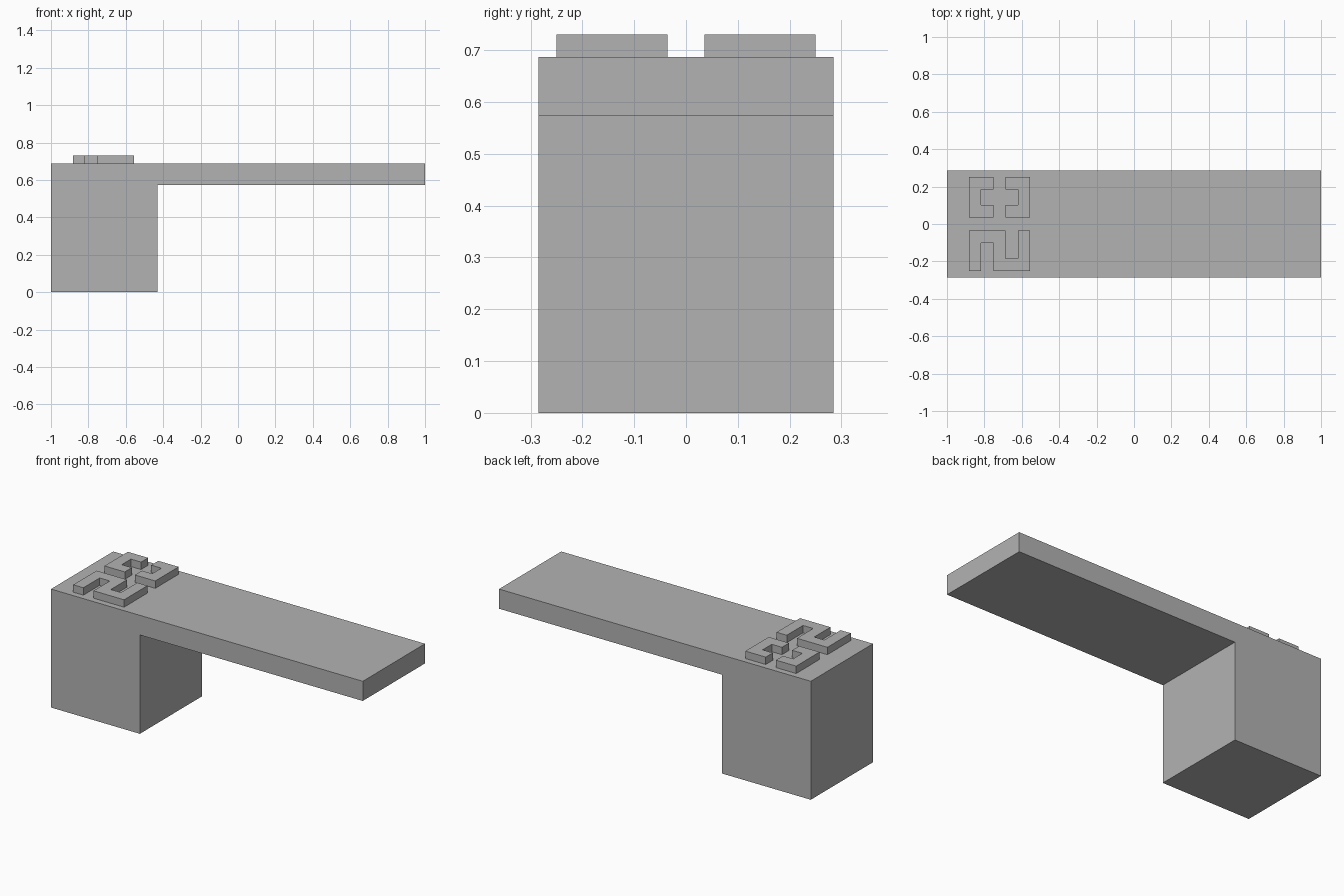
import bpy
import bmesh
from mathutils import Vector

cube = bpy.data.objects.get("Cube")
if cube:
    bpy.data.objects.remove(cube, do_unlink=True)

# Single flat colour
grey = bpy.data.materials.new("Plain grey")
grey.use_nodes = True
colour = (0.45, 0.45, 0.45, 1)
grey.diffuse_color = colour
grey.node_tree.nodes["Principled BSDF"].inputs["Base Color"].default_value = colour


def extrude_profile(name, points, depth):
    """Closed solid made by sweeping a flat outline along a vector."""
    bm = bmesh.new()
    face = bm.faces.new([bm.verts.new(p) for p in points])
    swept = bmesh.ops.extrude_face_region(bm, geom=[face])["geom"]
    verts = [v for v in swept if isinstance(v, bmesh.types.BMVert)]
    bmesh.ops.translate(bm, verts=verts, vec=Vector(depth))
    bmesh.ops.recalc_face_normals(bm, faces=bm.faces)
    mesh = bpy.data.meshes.new(name)
    bm.to_mesh(mesh)
    bm.free()
    mesh.materials.append(grey)
    obj = bpy.data.objects.new(name, mesh)
    bpy.context.collection.objects.link(obj)
    return obj


# Block with overhanging slab, one L-shaped profile
half_width, top, underside, block_x = 0.285, 0.687, 0.573, -0.43
profile = [(-1, 0), (block_x, 0), (block_x, underside),
           (1, underside), (1, top), (-1, top)]
extrude_profile("block_and_slab", [(x, -half_width, z) for x, z in profile],
                (0, 2 * half_width, 0))

# Raised ornament: columns a..f across, rows from low to high
relief = 0.043
a, b, c, d, e, f = [-0.882 + 0.0652 * i for i in range(6)]
low, inner_low, inner_high, high = 0.036, 0.101, 0.185, 0.25


def raised(name, outline):
    extrude_profile(name, [(x, y, top) for x, y in outline], (0, 0, relief))


# Pair of facing brackets at the back
for name, outer, wall, tip in (("right_bracket", a, b, c), ("left_bracket", f, e, d)):
    raised(name, [(outer, low), (tip, low), (tip, inner_low), (wall, inner_low),
                  (wall, inner_high), (tip, inner_high), (tip, high), (outer, high)])

# Meander strip at the front
raised("meander", [(a, -high), (a, -low), (d, -low), (d, -inner_high),
                   (e, -inner_high), (e, -low), (f, -low), (f, -high),
                   (c, -high), (c, -inner_low), (b, -inner_low), (b, -high)])
